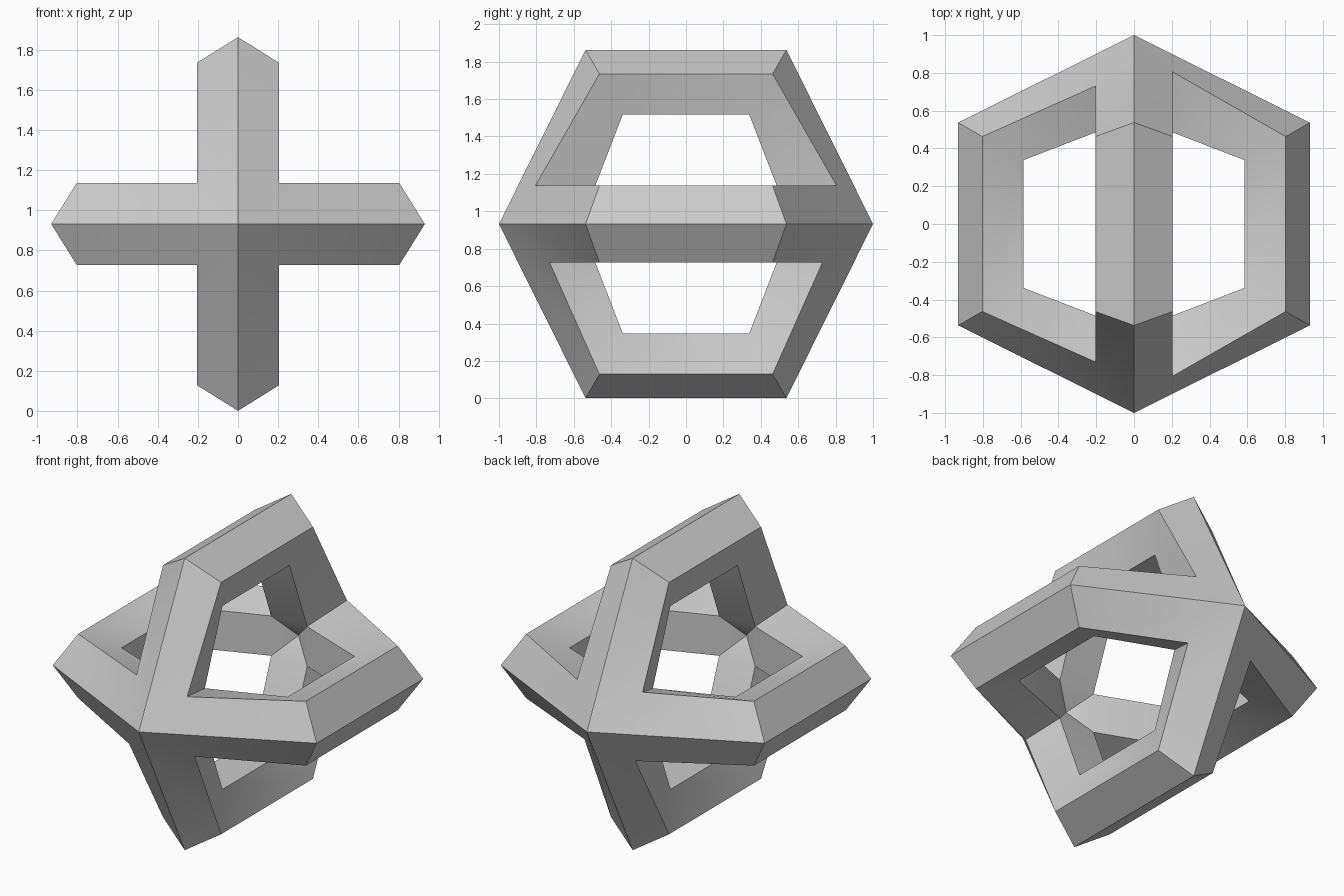
import bpy, bmesh, math
from mathutils import Vector

if "Cube" in bpy.data.objects:
    bpy.data.objects.remove(bpy.data.objects["Cube"])

# Two hexagonal rings of pentagonal section, crossing at right angles on the y axis
CENTRE_Z = 0.932
# Mitred bar section: (radial distance, y, sideways offset), outer ridge first
SECTION = [(0.931, 0.537, 0), (0.803, 0.463, 0.205), (0.585, 0.338, 0.127),
           (0.585, 0.338, -0.127), (0.803, 0.463, -0.205)]

bm = bmesh.new()


def vert(x, y, z):
    return bm.verts.new(Vector((x, y, z + CENTRE_Z)))


def arm_section(k, end):
    a = k * math.pi / 2
    c, s = round(math.cos(a)), round(math.sin(a))
    return [vert(r * c - w * s, y * end, r * s + w * c) for r, y, w in SECTION]


sections = {(k, e): arm_section(k, e) for k in range(4) for e in (1, -1)}

# Straight rim bars running along y
for k in range(4):
    a, b = sections[k, 1], sections[k, -1]
    for i in range(5):
        j = (i + 1) % 5
        bm.faces.new((a[i], a[j], b[j], b[i]))

# Four-way hubs with spokes at each end
for e in (1, -1):
    tip, hub = vert(0, e, 0), vert(0, 0.61 * e, 0)
    shoulder, inner = [], []
    for sx, sz in ((1, 1), (-1, 1), (-1, -1), (1, -1)):
        depth = 0.805 if sx * sz > 0 else 0.73
        shoulder.append(vert(0.205 * sx, depth * e, 0.205 * sz))
        inner.append(vert(0.127 * sx, 0.515 * e, 0.127 * sz))
    for k in range(4):
        ridge, sp, ip, im, sm = sections[k, e]
        p, m = k, (k - 1) % 4
        bm.faces.new((tip, ridge, sp, shoulder[p]))
        bm.faces.new((tip, shoulder[m], sm, ridge))
        bm.faces.new((shoulder[p], sp, ip, inner[p]))
        bm.faces.new((inner[m], im, sm, shoulder[m]))
        bm.faces.new((inner[p], ip, im, inner[m]))
        bm.faces.new((hub, inner[p], inner[m]))

bmesh.ops.recalc_face_normals(bm, faces=bm.faces[:])
mesh = bpy.data.meshes.new("crossed_rings")
bm.to_mesh(mesh)
bm.free()
rings = bpy.data.objects.new("crossed_rings", mesh)
bpy.context.collection.objects.link(rings)

# Keep the bar edges crisp
bpy.context.view_layer.objects.active = rings
rings.select_set(True)
bpy.ops.object.shade_smooth_by_angle(angle=math.radians(30))
